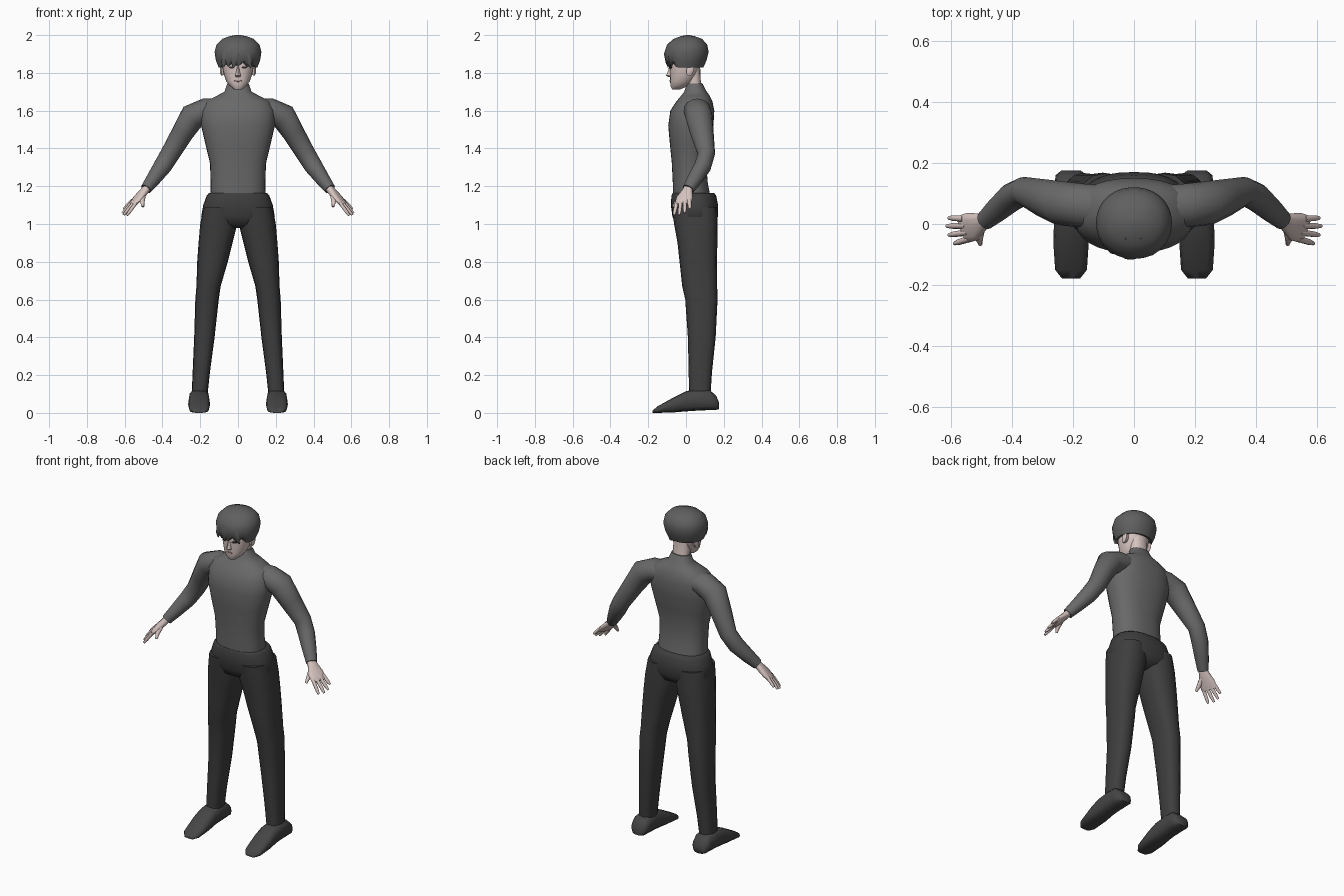
import bpy, bmesh, math
from mathutils import Vector as V


def material(name, rgb):
    m = bpy.data.materials.new(name)
    m.diffuse_color = (*rgb, 1)
    return m


SKIN = material("skin", (0.68, 0.56, 0.53))
SHIRT = material("grey_knit", (0.14, 0.14, 0.14))
TROUSERS = material("dark_cloth", (0.048, 0.048, 0.048))
SHOES = material("shoe_leather", (0.06, 0.06, 0.06))
HAIR = material("hair_grey", (0.115, 0.115, 0.115))
LIPS = material("lips", (0.45, 0.29, 0.28))
EYES = material("eye_dark", (0.03, 0.025, 0.025))


def ring(c, u, v, n, p):
    """Rounded section around c, spanned by half-axes u and v."""
    c, u, v, pts = V(c), V(u), V(v), []
    for i in range(n):
        a = 2 * math.pi * i / n
        k, s = math.cos(a), math.sin(a)
        pts.append(c + u * math.copysign(abs(k) ** p, k) + v * math.copysign(abs(s) ** p, s))
    return pts


def loft(name, rings, mat, mirror=False, angle=50):
    """Skin a list of equal rings, cap both ends, optionally mirror in x."""
    bm = bmesh.new()
    rows = [[bm.verts.new(p) for p in r] for r in rings]
    n = len(rows[0])
    for a, b in zip(rows, rows[1:]):
        for i in range(n):
            j = (i + 1) % n
            bm.faces.new((a[i], a[j], b[j], b[i]))
    bm.faces.new(rows[0][::-1])
    bm.faces.new(rows[-1])
    bmesh.ops.recalc_face_normals(bm, faces=bm.faces)
    me = bpy.data.meshes.new(name)
    bm.to_mesh(me)
    bm.free()
    me.materials.append(mat)
    ob = bpy.data.objects.new(name, me)
    bpy.context.collection.objects.link(ob)
    if mirror:
        ob.modifiers.new("mirror", 'MIRROR').use_mirror_merge = False
    bpy.ops.object.select_all(action='DESELECT')
    ob.select_set(True)
    bpy.context.view_layer.objects.active = ob
    bpy.ops.object.shade_smooth_by_angle(angle=math.radians(angle))
    return ob


def upright(rows, n=24, p=0.85):
    """Horizontal rings from rows of (z, x centre, half width, front y, back y)."""
    return [ring((x, (f + b) / 2, z), (w, 0, 0), (0, (b - f) / 2, 0), n, p)
            for z, x, w, f, b in rows]


def along(path, n=14, p=1.0, side=(0, 1, 0)):
    """Rings across a path of (x, y, z, half size along side, half size across)."""
    out, pts = [], [V(q[:3]) for q in path]
    for i, q in enumerate(path):
        t = (pts[min(i + 1, len(pts) - 1)] - pts[max(i - 1, 0)]).normalized()
        u = V(side)
        u = (u - t * u.dot(t)).normalized()
        out.append(ring(pts[i], u * q[3], t.cross(u) * q[4], n, p))
    return out


# Shirt body with collar
loft("shirt_body", upright([
    (1.14, 0, .146, -.068, .13), (1.22, 0, .145, -.07, .115), (1.32, 0, .148, -.075, .107),
    (1.42, 0, .172, -.085, .125), (1.52, 0, .195, -.094, .145), (1.60, 0, .195, -.083, .15),
    (1.65, 0, .17, -.05, .14), (1.68, 0, .11, -.025, .125), (1.70, 0, .072, -.01, .11),
    (1.745, 0, .056, .005, .086)], 32), SHIRT, angle=60)

# Sleeves
loft("sleeve", along([
    (.08, .055, 1.61, .07, .055), (.17, .06, 1.60, .072, .066), (.24, .068, 1.57, .072, .07),
    (.295, .085, 1.48, .062, .058), (.36, .108, 1.37, .046, .051), (.40, .088, 1.305, .046, .048),
    (.45, .045, 1.235, .04, .038), (.487, .012, 1.185, .032, .03)], 16), SHIRT, True)

# Trousers: hips and legs
loft("trouser_hips", upright([
    (1.165, 0, .153, -.07, .148), (1.15, 0, .166, -.077, .16), (1.10, 0, .184, -.08, .17),
    (1.04, 0, .195, -.072, .17), (1.00, 0, .15, -.055, .15), (.98, 0, .07, -.02, .10)], 32),
    TROUSERS, angle=60)
loft("trouser_leg", upright([
    (1.09, .095, .088, -.075, .165), (1.0, .102, .098, -.063, .168), (.90, .119, .09, -.045, .166),
    (.80, .135, .081, -.034, .164), (.67, .156, .064, -.02, .165), (.60, .164, .062, -.004, .167),
    (.40, .178, .054, .01, .157), (.22, .194, .046, .014, .138), (.10, .203, .042, .016, .13)],
    16, .8), TROUSERS, True)

# Shoes, lofted from toe to heel: (y, half width, bottom, top)
shoe = [(-.178, .03, 0, .012), (-.15, .052, 0, .035), (-.06, .058, .003, .085), (.0, .056, .008, .115),
        (.06, .054, .012, .126), (.125, .055, .015, .122), (.16, .05, .016, .09), (.175, .032, .02, .055)]
loft("shoe", [ring((.206, y, (b + t) / 2), (w, 0, 0), (0, 0, (t - b) / 2), 12, .7)
              for y, w, b, t in shoe], SHOES, True)

# Hands: palm, four fingers and a thumb
TILT = (.2, 1, .25)
loft("palm", along([
    (.478, .015, 1.197, .024, .021), (.495, .008, 1.175, .028, .02), (.528, -.008, 1.138, .048, .017),
    (.56, -.018, 1.103, .047, .011)], 12, .8, TILT), SKIN, True)
fingers = [((.572, .018, 1.113), (.606, .02, 1.078)), ((.568, -.006, 1.106), (.612, -.007, 1.058)),
           ((.562, -.03, 1.10), (.606, -.036, 1.048)), ((.553, -.053, 1.094), (.588, -.064, 1.046))]
for i, (a, b) in enumerate(fingers):
    a, b = V(a), V(b)
    m, s = a.lerp(b, .6), a - (b - a) * .4
    loft(f"finger_{i + 1}", along([(*s, .011, .01), (*m, .0095, .009), (*b, .006, .006)],
                                  8, .9, TILT), SKIN, True)
loft("thumb", along([
    (.505, -.02, 1.15, .017, .013), (.507, -.048, 1.12, .013, .012), (.503, -.066, 1.092, .007, .007)],
    8, 1, (1, 0, 0)), SKIN, True)

# Neck, head and ears
loft("neck", upright([(1.70, 0, .05, .01, .09), (1.76, 0, .05, .005, .078),
                      (1.83, 0, .052, -.02, .075)], 16), SKIN)
loft("head", upright([
    (1.713, 0, .022, -.073, -.03), (1.73, 0, .043, -.082, .01), (1.755, 0, .062, -.084, .04),
    (1.79, 0, .074, -.084, .062), (1.83, 0, .083, -.087, .075), (1.88, 0, .086, -.088, .085),
    (1.94, 0, .06, -.05, .06)], 24, .9), SKIN)
loft("ear", [ring((x, .022, 1.815), (0, .02 * s, 0), (0, .006 * s, .032 * s), 10, 1)
             for x, s in [(.07, .8), (.088, 1), (.094, .6)]], SKIN, True)

# Nose, mouth and eyes
loft("nose", upright([(1.778, 0, .012, -.092, -.07), (1.785, 0, .015, -.106, -.07),
                      (1.81, 0, .009, -.096, -.07), (1.835, 0, .006, -.088, -.07)], 8, 1), SKIN)
loft("mouth", [ring((0, y, 1.758), (.022 * s, 0, 0), (0, 0, .006 * s), 10, 1)
               for y, s in [(-.080, 1), (-.0865, .8)]], LIPS)
loft("eye", [ring((.034, y, 1.829), (.015, .005, 0), (0, 0, .006), 10, 1)
             for y in (-.079, -.0865)], EYES, True)

# Bowl-cut hair with a jagged fringe at the front
N = 48
hair = upright([
    (1.84, 0, .07, -.06, .06), (1.828, 0, .102, -.098, .092), (1.865, 0, .117, -.109, .108),
    (1.91, 0, .124, -.114, .12), (1.95, 0, .114, -.1, .112), (1.98, 0, .084, -.066, .085),
    (1.994, 0, .045, -.028, .047), (2.0, 0, .015, .0, .02)], N, .95)
for i, p in enumerate(hair[1]):
    if p.y < -.045:
        p.z += (.004, .018, .032, .018)[i % 4]
loft("hair", hair, HAIR, angle=45)

# Fringe locks lying over the front of the hair
for i, (x, lean, w) in enumerate([(-.062, -.012, .02), (-.012, -.008, .024), (.045, .014, .022)]):
    loft(f"fringe_lock_{i + 1}", along([
        (x * .4, -.045, 1.982, w * .4, .006), (x * .75, -.094 + abs(x) * .25, 1.945, w, .008),
        (x, -.113 + abs(x) * .35, 1.90, w, .008), (x + lean, -.106 + abs(x) * .35, 1.855, w * .7, .006),
        (x + lean * 1.6, -.098 + abs(x) * .35, 1.828, .003, .002)], 10, 1, (1, 0, 0)), HAIR)
